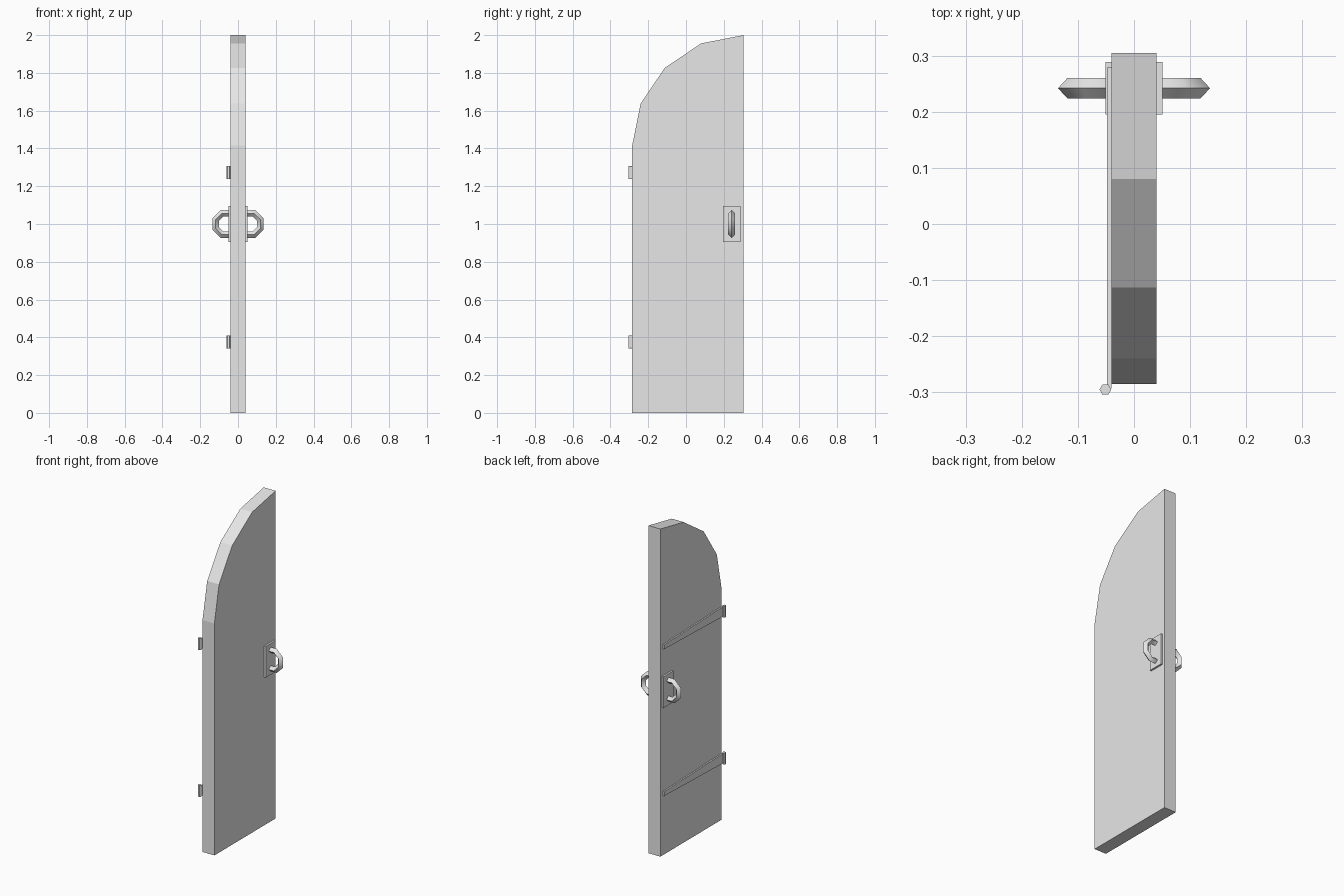
import bpy, bmesh, math
from mathutils import Vector

cube = bpy.data.objects.get("Cube")
if cube:
    bpy.data.objects.remove(cube, do_unlink=True)

grey = bpy.data.materials.new("light grey")
grey.use_nodes = True
grey.diffuse_color = (0.8, 0.8, 0.8, 1)
grey.node_tree.nodes["Principled BSDF"].inputs["Base Color"].default_value = (0.8, 0.8, 0.8, 1)


def add_object(name, bm):
    bmesh.ops.recalc_face_normals(bm, faces=bm.faces)
    mesh = bpy.data.meshes.new(name)
    bm.to_mesh(mesh)
    bm.free()
    mesh.materials.append(grey)
    obj = bpy.data.objects.new(name, mesh)
    bpy.context.collection.objects.link(obj)
    return obj


def prism(name, points, offset):
    """Extrude a closed outline along an offset vector."""
    bm = bmesh.new()
    face = bm.faces.new([bm.verts.new(p) for p in points])
    new = bmesh.ops.extrude_face_region(bm, geom=[face])["geom"]
    verts = [v for v in new if isinstance(v, bmesh.types.BMVert)]
    bmesh.ops.translate(bm, verts=verts, vec=Vector(offset))
    return add_object(name, bm)


def side_panel(name, outline, x0, x1):
    """Panel with a (y, z) outline between two x planes."""
    return prism(name, [(x0, y, z) for y, z in outline], (x1 - x0, 0, 0))


# Arched door leaf
HALF = 0.04
BACK, HINGE_EDGE = 0.305, -0.285
arch = [(HINGE_EDGE, 1.415), (-0.24, 1.637), (-0.113, 1.826), (0.08, 1.956), (BACK, 2)]
side_panel("door_leaf", [(BACK, 0), (HINGE_EDGE, 0)] + arch, -HALF, HALF)

# Handle plates and octagonal pull rings on both faces
HANDLE_Y, HANDLE_Z = 0.242, 1.0
for side, sign in (("left", 1), ("right", -1)):
    corners = [(HANDLE_Y + a * 0.047, HANDLE_Z + b * 0.095)
               for a, b in ((-1, -1), (1, -1), (1, 1), (-1, 1))]
    side_panel(side + "_handle_plate", corners, sign * (HALF - 0.002), sign * 0.051)

    bpy.ops.mesh.primitive_torus_add(
        major_segments=8, minor_segments=4, major_radius=0.061, minor_radius=0.0185,
        location=(sign * 0.062, HANDLE_Y, HANDLE_Z), rotation=(math.pi / 2, 0, 0))
    ring = bpy.context.object
    ring.name = side + "_handle_ring"
    # Turn the octagon so that flats face outward, up and down
    for v in ring.data.vertices:
        x, y, z = v.co
        c, s = math.cos(math.pi / 8), math.sin(math.pi / 8)
        v.co = (x * c - y * s, x * s + y * c, z)
    # Scale in the ring plane so the flats reach the full width
    for v in ring.data.vertices:
        v.co.x *= 1.0
    ring.data.materials.clear()
    ring.data.materials.append(grey)
    bpy.ops.object.shade_smooth_by_angle(angle=math.radians(50))

# Hinge knuckles and tapered straps on the right face
for level, z in (("lower", 0.376), ("upper", 1.272)):
    hexagon = [(-0.051 + 0.0105 * math.cos(i * math.pi / 3),
                -0.295 + 0.0105 * math.sin(i * math.pi / 3), z - 0.035) for i in range(6)]
    prism(level + "_hinge_knuckle", hexagon, (0, 0, 0.07))
    strap = [(-0.293, z - 0.03), (0.279, z - 0.013), (0.279, z + 0.013), (-0.293, z + 0.03)]
    side_panel(level + "_hinge_strap", strap, -0.0485, -HALF)
